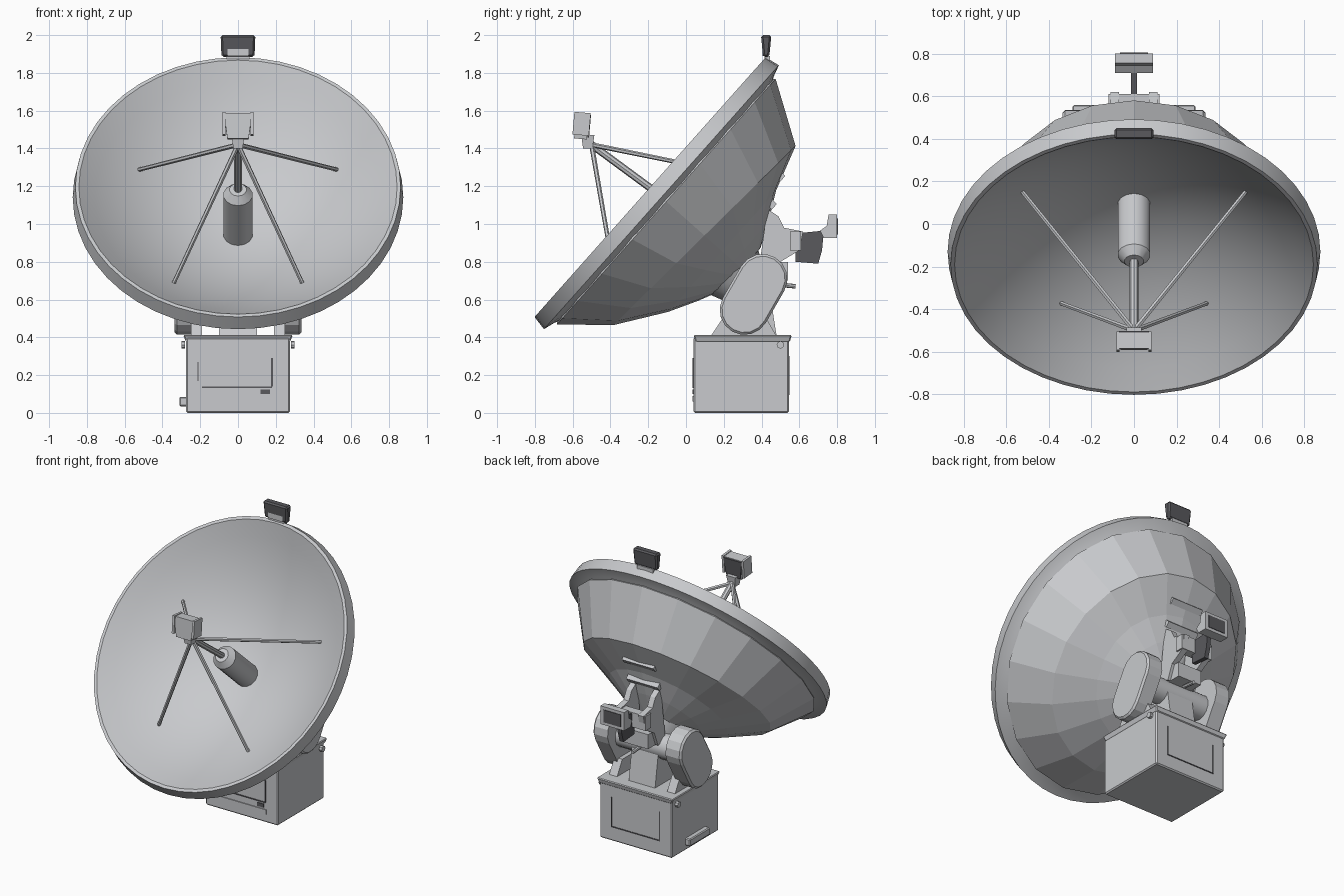
import bpy, bmesh, math
from mathutils import Matrix, Vector

if "Cube" in bpy.data.objects:
    bpy.data.objects.remove(bpy.data.objects["Cube"])


def material(name, rgb):
    m = bpy.data.materials.new(name)
    m.diffuse_color = (*rgb, 1)
    m.use_nodes = True
    m.node_tree.nodes["Principled BSDF"].inputs["Base Color"].default_value = m.diffuse_color
    return m


LIGHT = material("light grey", (0.58, 0.59, 0.61))
DARK = material("dark grey", (0.10, 0.10, 0.11))

# Dish frame: local x = right, local y = up the dish, local z = out of the dish
DISH = Matrix(((1, 0, 0, 0), (0, 0.665, -0.747, -0.19),
               (0, 0.747, 0.665, 1.195), (0, 0, 0, 1)))
ID = Matrix.Identity(4)


def finish(name, bm, mat, matrix=ID, smooth=None):
    bmesh.ops.recalc_face_normals(bm, faces=bm.faces)
    me = bpy.data.meshes.new(name)
    bm.to_mesh(me)
    bm.free()
    me.materials.append(mat)
    ob = bpy.data.objects.new(name, me)
    ob.matrix_world = matrix
    bpy.context.collection.objects.link(ob)
    if smooth:
        bpy.ops.object.select_all(action='DESELECT')
        ob.select_set(True)
        bpy.context.view_layer.objects.active = ob
        bpy.ops.object.shade_smooth_by_angle(angle=math.radians(smooth))
    return ob


def box(name, lo, hi, mat=LIGHT, taper=(1, 1), bevel=0.0, matrix=ID):
    """Box between two corners; taper scales the bottom end in x and y."""
    bm = bmesh.new()
    bmesh.ops.create_cube(bm, size=1)
    for v in bm.verts:
        k = taper if v.co.z < 0 else (1, 1)
        v.co = [(lo[i] + hi[i]) / 2 + v.co[i] * (hi[i] - lo[i]) * (k[i] if i < 2 else 1)
                for i in range(3)]
    if bevel:
        bmesh.ops.bevel(bm, geom=bm.edges[:], offset=bevel, segments=1, affect='EDGES')
    return finish(name, bm, mat, matrix)


def tube(name, a, b, r1, r2=None, sides=8, mat=LIGHT):
    a, b = Vector(a), Vector(b)
    bm = bmesh.new()
    bmesh.ops.create_cone(bm, cap_ends=True, segments=sides, radius1=r1,
                          radius2=r1 if r2 is None else r2, depth=(b - a).length)
    rot = (b - a).to_track_quat('Z', 'Y').to_matrix().to_4x4()
    return finish(name, bm, mat, Matrix.Translation((a + b) / 2) @ rot, 40)


def slab(name, profile, x0, x1, mat=LIGHT, bevel=0.0):
    """Side-view (y, z) outline extruded between two x positions."""
    bm = bmesh.new()
    a = [bm.verts.new((x0, y, z)) for y, z in profile]
    b = [bm.verts.new((x1, y, z)) for y, z in profile]
    bm.faces.new(a)
    cap = bm.faces.new(b)
    n = len(a)
    for i in range(n):
        bm.faces.new((a[i], a[(i + 1) % n], b[(i + 1) % n], b[i]))
    if bevel:
        bmesh.ops.bevel(bm, geom=list(cap.edges), offset=bevel, segments=1, affect='EDGES')
    return finish(name, bm, mat)


def lathe(name, profile, seg, smooth=None):
    """Spin (radius, depth, skew) points about the dish axis."""
    bm = bmesh.new()
    rings = []
    for r, t, *skew in profile:
        k = skew[0] if skew else 0
        if r == 0:
            rings.append([bm.verts.new((0, 0, -t))] * seg)
            continue
        angles = [2 * math.pi * i / seg for i in range(seg)]
        rings.append([bm.verts.new((0.936 * r * math.cos(w), r * math.sin(w),
                                    -t - k * math.sin(w))) for w in angles])
    for p, q in zip(rings, rings[1:]):
        for i in range(seg):
            j = (i + 1) % seg
            bm.faces.new(list(dict.fromkeys((p[i], p[j], q[j], q[i]))))
    return finish(name, bm, LIGHT, DISH, smooth)


def on_dish(x, s, t):
    return DISH @ Vector((x, s, -t))


# Parabolic reflector with thick rim, and faceted back shell
bowl = [(0.9 * i / 10, 0.38 * (1 - (i / 10) ** 2)) for i in range(11)]
lathe("dish_reflector", bowl + [(0.92, 0), (0.935, 0.08), (0.87, 0.10),
                                (0.6, 0.27), (0, 0.43)], 48, 35)
lathe("dish_back_shell", [(0, 0.46), (0.6, 0.29), (0.86, 0.105), (0.87, 0.115),
                          (0.675, 0.385, 0.045), (0.43, 0.51), (0.28, 0.59),
                          (0.15, 0.65), (0, 0.66)], 20)

# Feed horn, rod, four struts and the box at the focus
apex = Vector((0, -0.50, 1.42))
tube("feed_cylinder", on_dish(0, 0, 0.40), on_dish(0, 0, 0.06), 0.078, sides=14)
tube("feed_cap", on_dish(0, 0, 0.06), on_dish(0, 0, 0.02), 0.078, 0.045, sides=14)
tube("feed_rod", on_dish(0, 0, 0.03), apex, 0.020)
for sx in (-1, 1):
    tube("upper_strut", on_dish(0.53 * sx, 0.30, 0.20), apex, 0.011, 0.013, 6)
    tube("lower_strut", on_dish(0.34 * sx, -0.50, 0.20), apex, 0.011, 0.013, 6)
tilt = Matrix.Translation((0, -0.55, 1.52)) @ Matrix.Rotation(math.radians(-5), 4, 'X')
box("focus_box", (-0.075, -0.04, -0.07), (0.075, 0.035, 0.065), taper=(0.75, 0.9), matrix=tilt)
box("focus_back_plate", (-0.07, 0.034, -0.06), (0.07, 0.042, 0.06), DARK, (0.75, 1), matrix=tilt)
for sx in (-1, 1):
    box("focus_side_rail", (sx * 0.075 - 0.008, -0.047, -0.05),
        (sx * 0.075 + 0.008, 0.04, 0.07), matrix=tilt)
box("focus_neck", (-0.035, -0.555, 1.40), (0.035, -0.485, 1.47), taper=(0.7, 0.7))

# Sensor on top of the rim
box("rim_sensor", (-0.092, 0.397, 1.885), (0.092, 0.452, 2.0), DARK, (0.95, 0.6), 0.01)
box("rim_sensor_foot", (-0.06, 0.415, 1.84), (0.06, 0.445, 1.89))
box("rim_sensor_window", (-0.055, 0.404, 1.89), (0.055, 0.412, 1.945), taper=(1, 1))

# Pedestal cabinet
box("cabinet", (-0.275, 0.04, 0), (0.275, 0.545, 0.40), bevel=0.008)
box("cabinet_lid", (-0.29, 0.04, 0.375), (0.29, 0.56, 0.412), taper=(0.95, 0.96), bevel=0.006)
box("cabinet_side_handle", (-0.31, 0.18, 0.035), (-0.27, 0.40, 0.085), bevel=0.006)
for name, lo, hi in (("left", (-0.215, 0.17), (-0.208, 0.27)),
                     ("bottom", (-0.19, 0.133), (0.18, 0.14)),
                     ("right", (0.175, 0.14), (0.185, 0.29)),
                     ("latch", (0.12, 0.10), (0.17, 0.125))):
    box("front_panel_" + name, (lo[0], 0.035, lo[1]), (hi[0], 0.042, hi[1]), DARK)
box("front_panel_sill", (-0.20, 0.034, 0.06), (0.19, 0.041, 0.09))
for name, lo, hi in (("left", (-0.185, 0.10), (-0.18, 0.30)),
                     ("right", (0.18, 0.10), (0.185, 0.30)),
                     ("bottom", (-0.185, 0.095), (0.185, 0.102))):
    box("back_panel_" + name, (lo[0], 0.543, lo[1]), (hi[0], 0.549, hi[1]), DARK)

# Yoke: rounded side pods on feet, axle and turntable
c0, c1, R = Vector((0.31, 0.545)), Vector((0.405, 0.71)), 0.132
d = math.atan2(c1.y - c0.y, c1.x - c0.x)
pod = []
for centre, start in ((c1, d - math.pi / 2), (c0, d + math.pi / 2)):
    for i in range(9):
        w = start + math.pi * i / 8
        pod.append((centre.x + R * math.cos(w), centre.y + R * math.sin(w)))
for sx in (-1, 1):
    slab("side_pod", pod, sx * 0.22, sx * 0.335, bevel=0.012)
    slab("yoke_foot", [(0.13, 0.405), (0.20, 0.51), (0.42, 0.51), (0.48, 0.405)],
         sx * 0.19, sx * 0.25)
    tube("lid_bolt", (sx * 0.28, 0.50, 0.36), (sx * 0.30, 0.50, 0.36), 0.02)
tube("elevation_axle", (-0.23, 0.37, 0.66), (0.23, 0.37, 0.66), 0.085, sides=14)
slab("turntable_block", [(0.16, 0.405), (0.24, 0.62), (0.44, 0.66), (0.48, 0.405)], -0.10, 0.10)
tube("dish_hub", on_dish(0, -0.04, 0.60), on_dish(0, -0.06, 0.74), 0.19, 0.12, 12)

# Rear bracket behind the dish, with web arm and counter box
for sx in (-1, 1):
    slab("rear_bracket", [(0.38, 0.72), (0.43, 1.08), (0.49, 1.04), (0.52, 0.98),
                          (0.62, 0.96), (0.60, 0.86), (0.50, 0.80), (0.46, 0.70)],
         sx * 0.07, sx * 0.11)
box("rear_crossbar", (-0.12, 0.55, 0.86), (0.12, 0.61, 0.96))
box("rear_lower_bar", (-0.09, 0.44, 0.70), (0.09, 0.54, 0.80))
tube("rear_pin", (0, 0.48, 0.68), (0, 0.58, 0.67), 0.012)
for s, t in ((0.36, 0.545), (0.50, 0.48)):
    box("shell_rib", (-0.12, s - 0.02, -t - 0.015), (0.12, s + 0.02, -t + 0.03), matrix=DISH)
slab("rear_arm", [(0.58, 0.80), (0.58, 0.95), (0.73, 0.965), (0.72, 0.86), (0.70, 0.79)],
     -0.015, 0.015, DARK)
slab("counter_box", [(0.71, 0.965), (0.73, 0.925), (0.80, 0.925), (0.80, 1.05),
                     (0.755, 1.05), (0.745, 0.99)], -0.09, 0.09)
box("counter_box_panel", (-0.065, 0.798, 0.945), (0.065, 0.804, 1.03), DARK)
